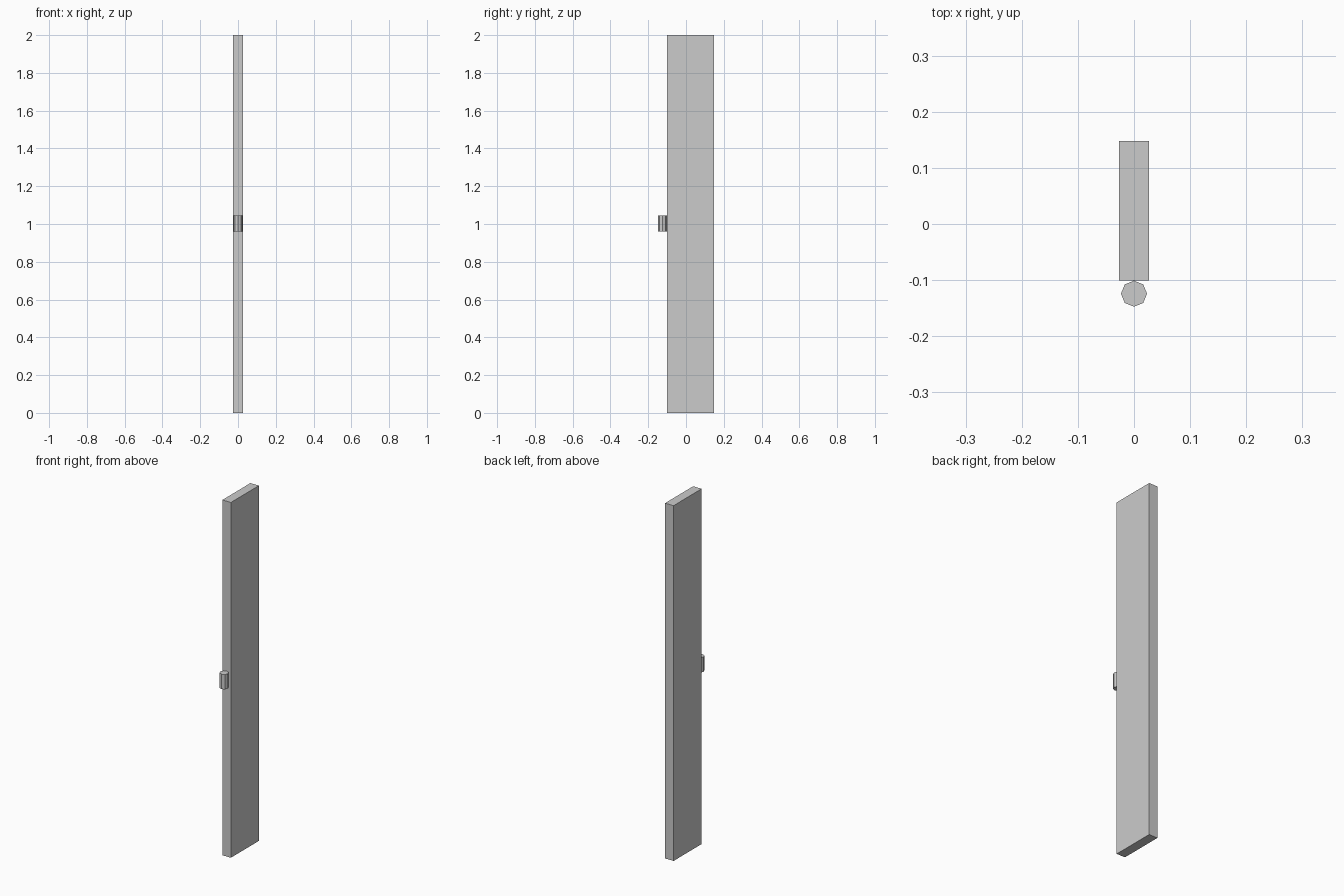
import bpy

if "Cube" in bpy.data.objects:
    bpy.data.objects.remove(bpy.data.objects["Cube"])

# Tall, thin door panel
bpy.ops.mesh.primitive_cube_add(size=1, location=(0, 0.0235, 1))
panel = bpy.context.object
panel.name = "door_panel"
panel.scale = (0.053, 0.249, 2.0)
bpy.ops.object.transform_apply(location=False, rotation=False, scale=True)

# Eight-sided upright handle on the front edge, corners on the axes
bpy.ops.mesh.primitive_cylinder_add(vertices=8, radius=0.0233, depth=0.084,
                                    location=(0, -0.1242, 1.002))
handle = bpy.context.object
handle.name = "handle"
